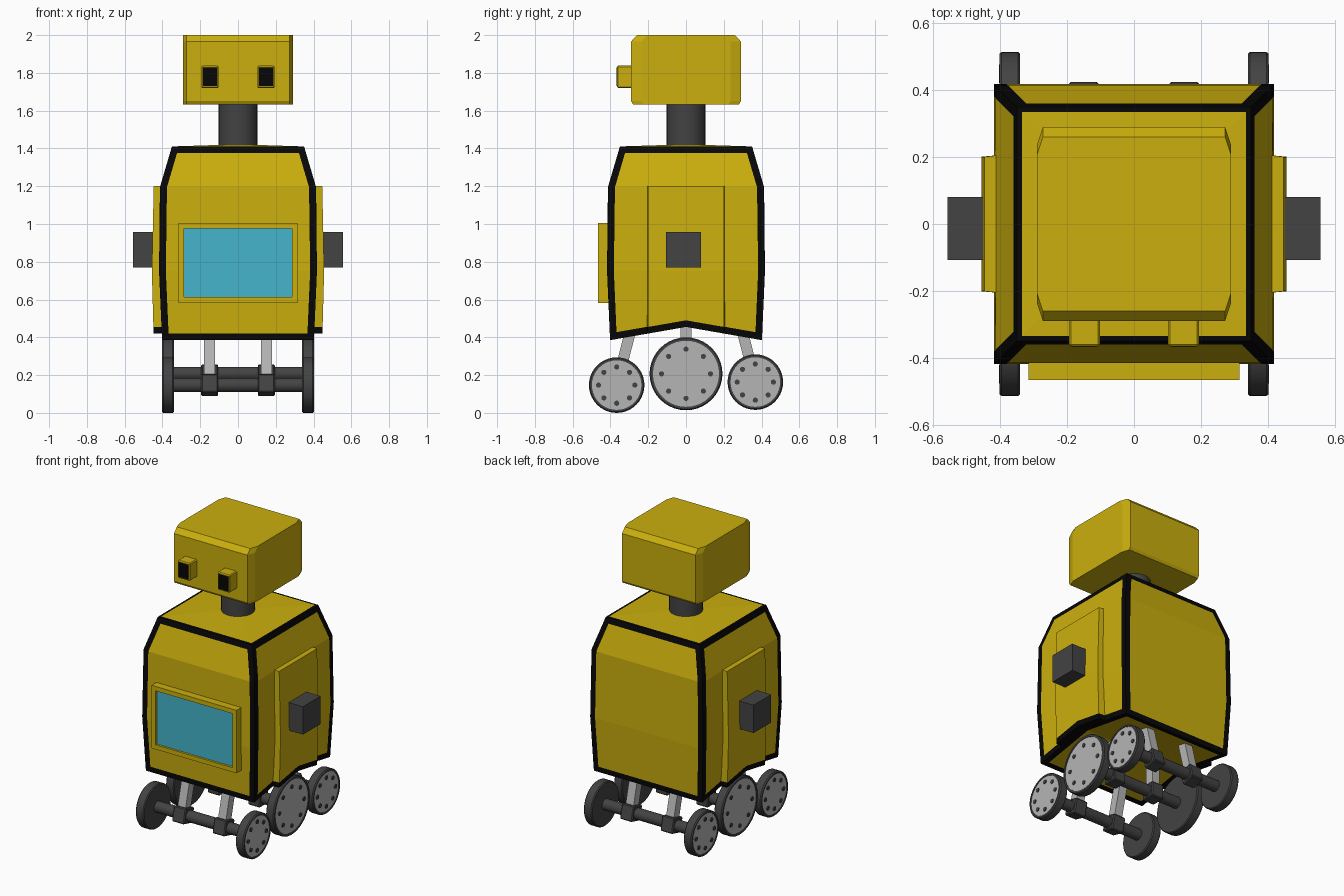
import bpy, bmesh, math
from mathutils import Vector, Matrix

if "Cube" in bpy.data.objects:
    bpy.data.objects.remove(bpy.data.objects["Cube"])


def material(name, rgb):
    m = bpy.data.materials.new(name)
    m.diffuse_color = (*rgb, 1)
    m.use_nodes = True
    m.node_tree.nodes["Principled BSDF"].inputs["Base Color"].default_value = m.diffuse_color
    return m


YELLOW = material("yellow", (0.60, 0.43, 0.004))
BLACK = material("black", (0.002, 0.002, 0.002))
DARK = material("dark grey", (0.056, 0.056, 0.056))
LIGHT = material("light grey", (0.46, 0.46, 0.46))
CYAN = material("screen blue", (0.06, 0.46, 0.61))


def finish(name, bm, *mats):
    bmesh.ops.recalc_face_normals(bm, faces=bm.faces)
    me = bpy.data.meshes.new(name)
    bm.to_mesh(me)
    bm.free()
    ob = bpy.data.objects.new(name, me)
    bpy.context.collection.objects.link(ob)
    for m in mats:
        me.materials.append(m)
    return ob


def loft(rings, cap=True):
    bm = bmesh.new()
    vs = [[bm.verts.new(p) for p in r] for r in rings]
    n = len(rings[0])
    for a, b in zip(vs, vs[1:]):
        for i in range(n):
            bm.faces.new((a[i], a[(i + 1) % n], b[(i + 1) % n], b[i]))
    if cap:
        bm.faces.new(vs[0])
        bm.faces.new(vs[-1])
    return bm


def box(name, lo, hi, mat, bevel=0.0, tilt=None):
    lo, hi = Vector(lo), Vector(hi)
    bm = bmesh.new()
    bmesh.ops.create_cube(bm, size=1)
    bmesh.ops.scale(bm, vec=hi - lo, verts=bm.verts)
    if bevel:
        bmesh.ops.bevel(bm, geom=bm.edges[:], offset=bevel, segments=1, affect='EDGES')
    bmesh.ops.translate(bm, vec=(lo + hi) / 2, verts=bm.verts)
    if tilt:
        pivot, angle = tilt
        bmesh.ops.rotate(bm, cent=pivot, matrix=Matrix.Rotation(angle, 3, 'X'), verts=bm.verts)
    return finish(name, bm, mat)


def lathe_x(name, profile, centre, mat, n=32):
    # profile of (x, radius) turned about an axis along x
    y, z = centre
    rings = [[(x, y + r * math.cos(2 * math.pi * i / n), z + r * math.sin(2 * math.pi * i / n))
              for i in range(n)] for x, r in profile]
    ob = finish(name, loft(rings), mat)
    for p in ob.data.polygons:
        p.use_smooth = len(p.vertices) == 4 and abs(p.normal.x) < 0.2
    return ob


def rim(name, outer, inner, y0, y1, yi, mat):
    # rectangular frame, (half width, z low, z high), front at y1, recess back to yi
    def r(s, y):
        w, a, b = s
        return [(-w, y, a), (w, y, a), (w, y, b), (-w, y, b)]
    return finish(name, loft([r(outer, y0), r(outer, y1), r(inner, y1), r(inner, yi)]), mat)


# body shell: arched underside, bulging sides, sloped shoulders, black edging
def body_ring(w, z, zmid):
    return [(-w, -w, z), (w, -w, z), (w, 0, zmid), (w, w, z), (-w, w, z), (-w, 0, zmid)]


bm = bmesh.new()
levels = [(0.402, 0.385, 0.455), (0.418, 0.75, 0.75), (0.412, 1.2, 1.2), (0.35, 1.41, 1.41)]
vs = [[bm.verts.new(p) for p in body_ring(*l)] for l in levels]
sides = {k: [] for k in ("front", "right", "back", "left", "bottom", "top")}
order = ["front", "right", "right", "back", "left", "left"]
for a, b in zip(vs, vs[1:]):
    for i, side in enumerate(order):
        j = (i + 1) % 6
        sides[side].append(bm.faces.new((a[i], a[j], b[j], b[i])))
v = vs[0]
sides["bottom"] = [bm.faces.new((v[5], v[2], v[1], v[0])), bm.faces.new((v[4], v[3], v[2], v[5]))]
top = bm.faces.new(vs[-1])
bm.normal_update()
sides["top"] = bmesh.ops.poke(bm, faces=[top], offset=0.012)["faces"]
for side, faces in sides.items():
    bm.normal_update()
    res = bmesh.ops.inset_region(bm, faces=faces, thickness=0.015 if side == "top" else 0.036,
                                 depth=0.0, use_even_offset=True, use_boundary=True)
    for f in res["faces"]:
        f.material_index = 1
finish("body", bm, YELLOW, BLACK)

# head with chamfered plan corners and sloped top edges, and neck
def head_ring(d, z):
    c = d - 0.055
    return [(-0.272, -d, z), (0.272, -d, z), (0.29, -c, z), (0.29, c, z),
            (0.272, d, z), (-0.272, d, z), (-0.29, c, z), (-0.29, -c, z)]


finish("head", loft([head_ring(0.28, 1.633), head_ring(0.29, 1.65),
                     head_ring(0.29, 1.967), head_ring(0.26, 2.0)]), YELLOW)
bm = bmesh.new()
bmesh.ops.create_cone(bm, cap_ends=True, segments=32, radius1=0.102, radius2=0.102, depth=0.27)
bmesh.ops.translate(bm, vec=(0, 0, 1.52), verts=bm.verts)
for f in bm.faces:
    f.smooth = len(f.verts) == 4
finish("neck", bm, DARK)

# screen on the chest
rim("screen_frame", (0.315, 0.583, 1.005), (0.285, 0.613, 0.975), -0.39, -0.466, -0.448, YELLOW)
box("screen", (-0.285, -0.452, 0.613), (0.285, -0.42, 0.975), CYAN)


def side_panel(name, profile, s, mat):
    # (y, z, outer x) outline run back into the body
    inner = [(s * 0.39, y, z) for y, z, x in profile]
    outer = [(s * x, y * 0.97, z) for y, z, x in profile]
    return finish(name, loft([inner, outer]), mat)


for s, tag in ((-1, "left"), (1, "right")):
    # eyes
    box(f"{tag}_eye_housing", (s * 0.148 - 0.046, -0.366, 1.72), (s * 0.148 + 0.046, -0.27, 1.838),
        YELLOW, 0.006)
    box(f"{tag}_eye_lens", (s * 0.148 - 0.036, -0.368, 1.73), (s * 0.148 + 0.036, -0.34, 1.828), BLACK)
    # door panel: upper and main slab, black lower edging, arm stub
    side_panel(f"{tag}_door_upper", [(-0.207, 0.75, 0.456), (0.207, 0.75, 0.456),
                                     (0.207, 1.2, 0.446), (-0.207, 1.2, 0.446)], s, YELLOW)
    side_panel(f"{tag}_door_lower", [(-0.207, 0.455, 0.448), (0, 0.49, 0.448), (0.207, 0.455, 0.448),
                                     (0.207, 0.75, 0.456), (0, 0.75, 0.456), (-0.207, 0.75, 0.456)],
               s, YELLOW)
    side_panel(f"{tag}_door_edging", [(-0.207, 0.42, 0.446), (0, 0.455, 0.446), (0.207, 0.42, 0.446),
                                      (0.207, 0.455, 0.448), (0, 0.49, 0.448), (-0.207, 0.455, 0.448)],
               s, BLACK)
    x0, x1 = sorted((s * 0.42, s * 0.557))
    box(f"{tag}_arm_stub", (x0, -0.107, 0.77), (x1, 0.08, 0.957), DARK)

# running gear: (name, y, z, radius, hub radius, bolt circle, strut lean)
for name, y, z, r, hub, ring, lean in (("front", -0.367, 0.147, 0.147, 0.131, 0.096, -0.25),
                                       ("middle", 0.0, 0.207, 0.193, 0.175, 0.13, 0.0),
                                       ("rear", 0.367, 0.163, 0.147, 0.131, 0.096, 0.25)):
    lathe_x(f"{name}_axle", [(-0.36, 0.037), (0.36, 0.037)], (y, z), DARK, 20)
    for s, tag in ((-1, "left"), (1, "right")):
        lathe_x(f"{name}_{tag}_wheel", [(s * 0.34, r - 0.006), (s * 0.346, r), (s * 0.395, r),
                                        (s * 0.402, r - 0.006), (s * 0.402, hub), (s * 0.392, hub)],
                (y, z), DARK, 40)
        lathe_x(f"{name}_{tag}_hubcap", [(s * 0.38, hub), (s * 0.398, hub)], (y, z), LIGHT, 40)
        for k in range(8):
            a = math.tau * k / 8 + math.pi / 2
            lathe_x(f"{name}_{tag}_bolt_{k + 1}", [(s * 0.39, 0.014), (s * 0.403, 0.014)],
                    (y + ring * math.cos(a), z + ring * math.sin(a)), DARK, 10)
        # clamp around the axle and leaning strut up into the body
        tilt = (Vector((0, y, z)), lean)
        x = s * 0.15
        box(f"{name}_{tag}_clamp", (x - 0.045, y - 0.047, z - 0.05), (x + 0.045, y + 0.047, z + 0.05),
            DARK, 0.006, tilt)
        box(f"{name}_{tag}_strut", (x - 0.029, y - 0.029, z), (x + 0.029, y + 0.029, z + 0.3),
            LIGHT, 0, tilt)
